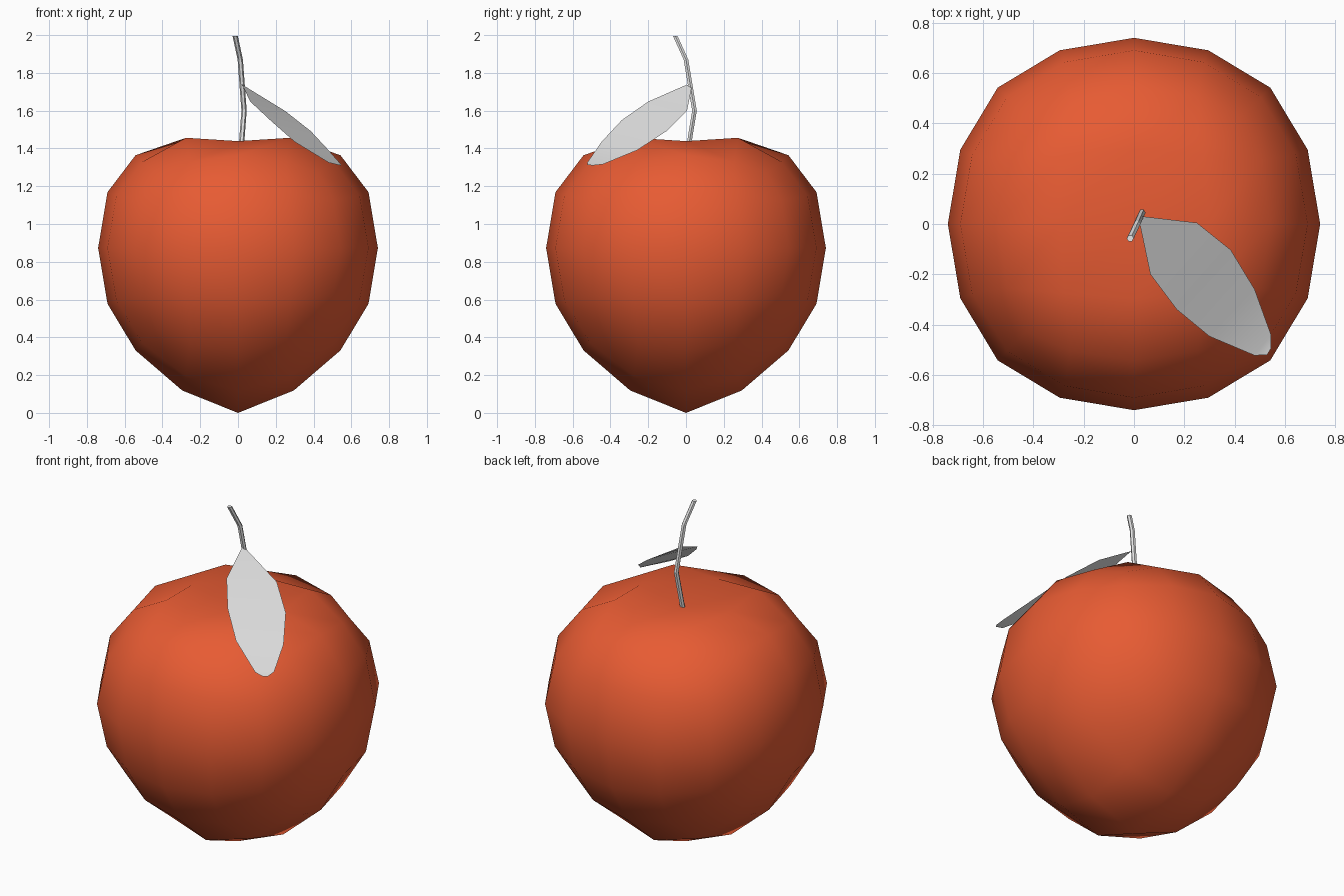
import bpy, bmesh, math

if "Cube" in bpy.data.objects:
    bpy.data.objects.remove(bpy.data.objects["Cube"])


def material(name, rgb):
    m = bpy.data.materials.new(name)
    m.diffuse_color = (*rgb, 1)
    m.use_nodes = True
    m.node_tree.nodes["Principled BSDF"].inputs["Base Color"].default_value = m.diffuse_color
    return m


fruit_mat = material("orange red skin", (0.80, 0.105, 0.033))
grey_mat = material("pale grey", (0.8, 0.8, 0.8))


def lerp_table(table, r):
    """Linear interpolation of (radius, offset) pairs."""
    for (r0, d0), (r1, d1) in zip(table, table[1:]):
        if r <= r1:
            return d0 + (d1 - d0) * (r - r0) / (r1 - r0)
    return 0.0


# Fruit: subdivided cube, dented at the top and drawn to a point below
MID = 0.873
bpy.ops.mesh.primitive_cube_add(size=1.686, location=(0, 0, 0))
fruit = bpy.context.object
fruit.name = "fruit_body"
sub = fruit.modifiers.new("round", 'SUBSURF')
sub.levels = 2
sub.use_limit_surface = False
bpy.ops.object.modifier_apply(modifier="round")
DENT = [(0, -0.23), (0.31, -0.12), (0.39, -0.06), (0.56, -0.05), (0.69, 0)]
POINT = [(0, -0.13), (0.31, -0.06), (0.39, -0.035), (0.54, 0)]
for v in fruit.data.vertices:
    r = math.hypot(v.co.x, v.co.y)
    if abs(v.co.z) > 0.4:
        v.co.z += lerp_table(DENT if v.co.z > 0 else POINT, r)
    v.co.z += MID
low = min(v.co.z for v in fruit.data.vertices)
for v in fruit.data.vertices:
    if v.co.z < 0.05:
        v.co.z -= low          # rest the tip on the ground
fruit.data.materials.append(fruit_mat)
fruit.data.shade_smooth()

# Stem: bent hexagonal rod
path = [(0.015, 0.008, 1.375), (0.032, 0.045, 1.6),
        (0.012, 0.0, 1.87), (-0.015, -0.057, 1.996)]
bm = bmesh.new()
rings = []
for x, y, z in path:
    rings.append([bm.verts.new((x + 0.014 * math.cos(a * math.pi / 3),
                                y + 0.014 * math.sin(a * math.pi / 3), z
                                )) for a in range(6)])
for a, b in zip(rings, rings[1:]):
    for i in range(6):
        j = (i + 1) % 6
        bm.faces.new((a[i], a[j], b[j], b[i]))
bm.faces.new(rings[0][::-1])
bm.faces.new(rings[-1])
me = bpy.data.meshes.new("stem")
bm.to_mesh(me)
bm.free()
stem = bpy.data.objects.new("stem", me)
bpy.context.collection.objects.link(stem)
me.materials.append(grey_mat)

# Leaf: sheet lofted between its left and right edges
left = [(0.022, 0.005, 1.738), (0.065, -0.2, 1.648), (0.17, -0.34, 1.55),
        (0.3, -0.447, 1.435), (0.48, -0.523, 1.325), (0.53, -0.52, 1.313)]
right = [(0.035, 0.03, 1.722), (0.25, 0.005, 1.598), (0.385, -0.103, 1.492),
         (0.48, -0.26, 1.39), (0.545, -0.44, 1.316), (0.545, -0.495, 1.31)]
bm = bmesh.new()
L = [bm.verts.new(p) for p in left]
R = [bm.verts.new(p) for p in right]
for i in range(len(L) - 1):
    bm.faces.new((L[i], L[i + 1], R[i + 1], R[i]))
me = bpy.data.meshes.new("leaf")
bm.to_mesh(me)
bm.free()
leaf = bpy.data.objects.new("leaf", me)
bpy.context.collection.objects.link(leaf)
me.materials.append(grey_mat)
me.shade_smooth()
